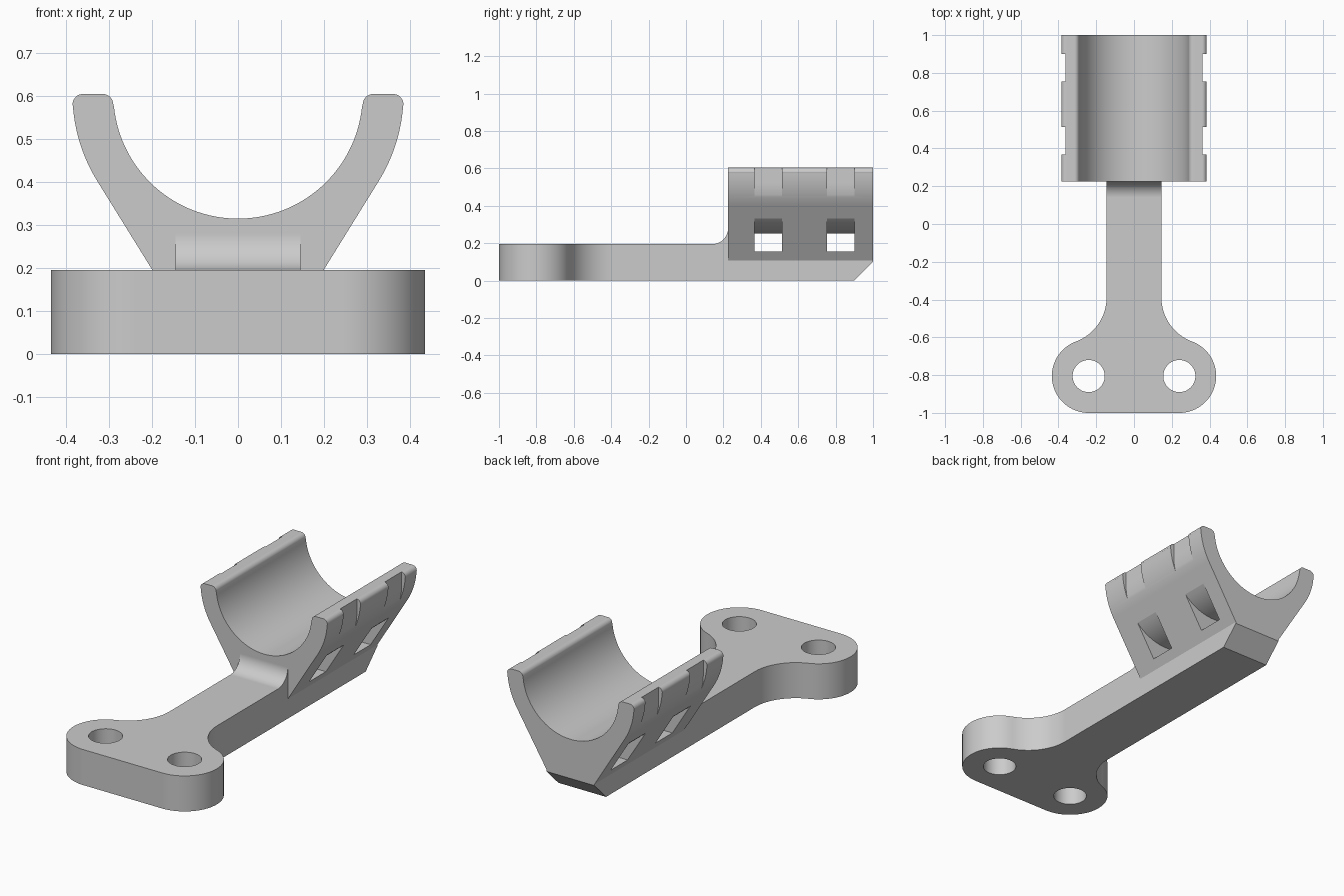
import bpy, bmesh
from math import cos, sin, radians

cube = bpy.data.objects.get("Cube")
if cube:
    bpy.data.objects.remove(cube, do_unlink=True)

grey = bpy.data.materials.new("light grey")
grey.use_nodes = True
grey.diffuse_color = (0.6, 0.6, 0.6, 1)
grey.node_tree.nodes["Principled BSDF"].inputs["Base Color"].default_value = (0.6, 0.6, 0.6, 1)


def arc(cx, cy, r, start, end, n=16):
    angles = [radians(start + (end - start) * i / n) for i in range(n + 1)]
    return [(cx + r * cos(a), cy + r * sin(a)) for a in angles]


def mirrored(half):
    """Close a right-hand half outline with its mirror image."""
    return half + [(-u, v) for u, v in reversed(half) if u > 1e-5]


def prism(name, outline, axis, low, high):
    """Extrude a 2D outline along one axis."""
    place = {"x": lambda u, v, w: (w, u, v),
             "y": lambda u, v, w: (u, w, v),
             "z": lambda u, v, w: (u, v, w)}[axis]
    bm = bmesh.new()
    ends = [[bm.verts.new(place(u, v, w)) for u, v in outline] for w in (low, high)]
    for ring in ends:
        bm.faces.new(ring)
    n = len(outline)
    for i in range(n):
        j = (i + 1) % n
        bm.faces.new((ends[0][i], ends[0][j], ends[1][j], ends[1][i]))
    bmesh.ops.recalc_face_normals(bm, faces=bm.faces)
    mesh = bpy.data.meshes.new(name)
    bm.to_mesh(mesh)
    bm.free()
    mesh.materials.append(grey)
    obj = bpy.data.objects.new(name, mesh)
    bpy.context.collection.objects.link(obj)
    return obj


def combine(target, tool, operation):
    """Apply a boolean and discard the tool."""
    mod = target.modifiers.new(operation.lower(), "BOOLEAN")
    mod.operation, mod.solver, mod.object = operation, "EXACT", tool
    tool.hide_render = True
    bpy.context.view_layer.objects.active = target
    bpy.ops.object.modifier_apply(modifier=mod.name)
    bpy.data.objects.remove(tool, do_unlink=True)


BAR, THICK, FRONT, AXIS_Z = 0.145, 0.195, 0.225, 0.605

# Two-lobed mounting plate blending into the arm
plate_half = (arc(0.24, -0.805, 0.195, -90, 69.6, 32)
              + arc(0.395, -0.388, 0.25, 249.6, 180) + [(BAR, 0)])
bracket = prism("cradle_bracket", mirrored(plate_half), "z", 0, THICK)

# Arm with a concave fillet rising to the cradle
neck_side = ([(0, 0), (FRONT, 0)] + arc(0.14, 0.28, 0.085, 0, -90) + [(0, THICK)])
neck = prism("neck", neck_side, "x", -BAR, BAR)

# Half-round cradle with rounded lips, standing on the arm
cradle_half = ([(BAR, 0), (BAR, 0.108)]
               + arc(0, AXIS_Z, 0.385, -32, -4)
               + arc(0.36, 0.58, 0.025, 0, 90, 8)
               + arc(0.315, 0.58, 0.025, 90, 180, 8)
               + arc(0, AXIS_Z, 0.29, -6, -90, 32))
cradle = prism("cradle", mirrored(cradle_half), "y", FRONT, 1)

for part in (neck, cradle):
    combine(bracket, part, "UNION")

# Strap channels wrapping under the cradle
channel_half = ([(0.6, 0.155), (0.6, 0.8), (0.362, 0.8)]
                + arc(0.092, 0.522, 0.27, 0, -90, 20))
for start in (0.367, 0.755):
    channel = prism("strap_channel", mirrored(channel_half), "y", start, start + 0.146)
    combine(bracket, channel, "DIFFERENCE")

# Screw holes
for side in (-1, 1):
    hole = prism("screw_hole", arc(side * 0.24, -0.805, 0.085, 0, 352.5, 47), "z", -0.1, 0.3)
    combine(bracket, hole, "DIFFERENCE")

# Chamfer under the back end
chamfer = prism("chamfer", [(0.85, -0.05), (1.05, -0.05), (1.05, 0.15)], "x", -0.5, 0.5)
combine(bracket, chamfer, "DIFFERENCE")

# Smooth curved walls, crisp edges
bpy.ops.object.select_all(action="DESELECT")
bracket.select_set(True)
bpy.context.view_layer.objects.active = bracket
bpy.ops.object.shade_smooth_by_angle(angle=radians(30))
weighted = bracket.modifiers.new("weighted_normals", "WEIGHTED_NORMAL")
weighted.keep_sharp = True
